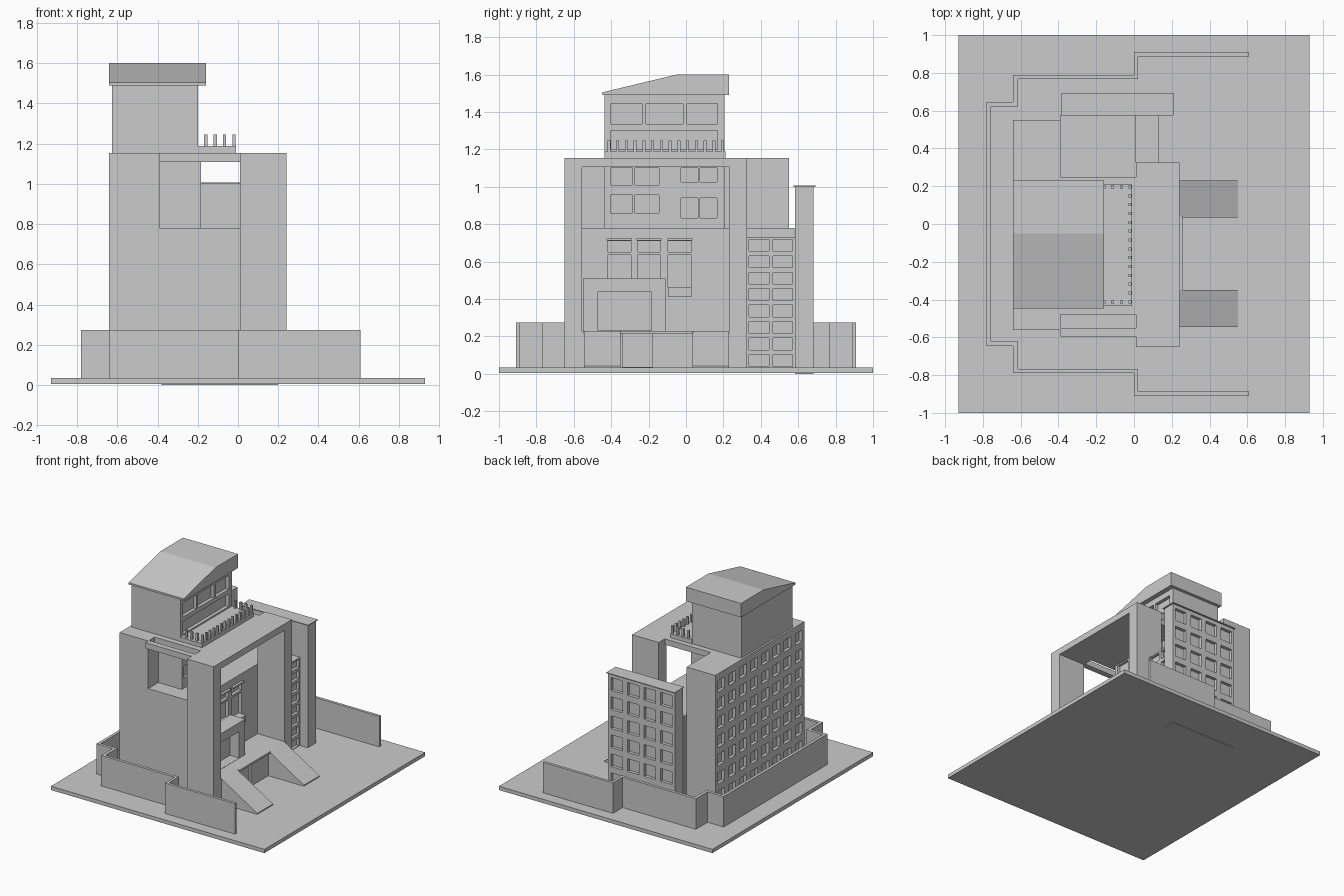
import bpy, bmesh
from mathutils import Vector

if "Cube" in bpy.data.objects:
    bpy.data.objects.remove(bpy.data.objects["Cube"])

G = 0.035  # top of ground plate


def add_box(bm, x0, x1, y0, y1, z0, z1):
    v = [bm.verts.new((x, y, z)) for z in (z0, z1)
         for x, y in ((x0, y0), (x1, y0), (x1, y1), (x0, y1))]
    for f in ((3, 2, 1, 0), (4, 5, 6, 7), (0, 1, 5, 4), (1, 2, 6, 5), (2, 3, 7, 6), (3, 0, 4, 7)):
        bm.faces.new([v[i] for i in f])


def finish(name, bm):
    bmesh.ops.recalc_face_normals(bm, faces=bm.faces)
    me = bpy.data.meshes.new(name)
    bm.to_mesh(me)
    bm.free()
    ob = bpy.data.objects.new(name, me)
    bpy.context.collection.objects.link(ob)
    return ob


def boxes(name, *items):
    bm = bmesh.new()
    for b in items:
        add_box(bm, *b)
    return finish(name, bm)


def prism(name, pts, direction):
    """Extrude a closed profile along a direction."""
    bm = bmesh.new()
    f = bm.faces.new([bm.verts.new(p) for p in pts])
    r = bmesh.ops.extrude_face_region(bm, geom=[f])
    moved = [v for v in r["geom"] if isinstance(v, bmesh.types.BMVert)]
    bmesh.ops.translate(bm, verts=moved, vec=Vector(direction))
    return finish(name, bm)


def cut(ob, items):
    """Carve window and door recesses out of a part."""
    cutter = boxes("recess_cutter", *items)
    cutter.hide_render = True
    m = ob.modifiers.new("recesses", "BOOLEAN")
    m.operation, m.solver, m.object = "DIFFERENCE", "EXACT", cutter
    bpy.context.view_layer.objects.active = ob
    bpy.ops.object.modifier_apply(modifier=m.name)
    bpy.data.objects.remove(cutter)


# Ground plate
boxes("ground_plate", (-.93, .93, -1, 1, .005, G))

# Stepped boundary wall
outer = [(.61, .91), (0, .91), (0, .79), (-.64, .79), (-.64, .645), (-.78, .645)]
inner = [(.61, .888), (.022, .888), (.022, .767), (-.615, .767), (-.615, .622), (-.757, .622)]
loop = outer + [(x, -y) for x, y in reversed(outer)]
loop += [(x, -y) for x, y in inner] + list(reversed(inner))
prism("boundary_wall", [(x, y, G) for x, y in loop], (0, 0, .24))

# Rear slab with a window grid on the back
rear = boxes("rear_slab", (-.64, -.39, -.56, .55, G, 1.155))
cut(rear, [(-.7, -.615, y - .042, y + .042, z - .045, z + .045)
           for y in [-.488 + .138 * i for i in range(8)]
           for z in [.185 + .145 * j for j in range(7)]])

# Main block with tall windows
main = boxes("main_block", (-.39, .01, -.56, .32, G, .78))
tall = []
for y, zb in ((-.42, .5), (-.26, .5), (-.095, .465)):
    tall += [(-.015, .1, y, y + .125, zb, .635), (-.015, .1, y, y + .125, .652, .71)]
cut(main, tall)
boxes("window_lintels", *[(.0, .03, y - .005, y + .13, .712, .724) for y in (-.42, -.26, -.095)])
boxes("window_sill_box", (.0, .05, -.095, .03, .41, .465))

# Portal frame in front of the main block
prism("portal_frame", [(.01, y, z) for y, z in (
    (-.65, G), (-.65, 1.155), (.325, 1.155), (.325, G),
    (.23, G), (.23, 1.105), (-.555, 1.105), (-.555, G))], (.232, 0, 0))
boxes("tie_beam", (-.39, .01, -.595, -.55, 1.11, 1.155))

# Terrace with lower door, and its two ramps
terrace = boxes("terrace", (.01, .24, -.555, .23, G, .23))
cut(terrace, [(.22, .3, -.34, -.18, G + .002, .215)])
boxes("terrace_lip", (.235, .257, -.35, .04, .215, .23))
for name, y in (("left_ramp", -.545), ("right_ramp", .035)):
    prism(name, [(.24, y, G), (.55, y, G), (.55, y, G + .008), (.24, y, .23)], (0, .195, 0))

# Entrance porch with recessed doorway
porch = boxes("entrance_porch", (.01, .14, -.55, -.11, .23, .51))
cut(porch, [(.06, .2, -.47, -.185, .232, .44)])

# Upper tower with balcony windows
tower = boxes("upper_tower_base", (-.39, -.185, -.435, .205, .78, 1.11))
panes = []
for y0, ym, y1, rows in ((-.405, -.28, -.145, ((1.01, 1.1), (.86, .955))),
                         (-.028, .07, .165, ((1.025, 1.1), (.832, .94)))):
    for z0, z1 in rows:
        panes += [(-.205, -.1, y0, ym - .006, z0, z1), (-.205, -.1, ym + .006, y1, z0, z1)]
cut(tower, panes)
boxes("roof_deck", (-.39, .01, -.48, .25, 1.11, 1.155))
top = boxes("penthouse", (-.625, -.198, -.435, .205, 1.155, 1.49))
cut(top, [(-.225, -.1, a, b, 1.335, 1.445) for a, b in ((-.4, -.235), (-.215, -.015), (.005, .168))]
    + [(-.225, -.1, -.4, .168, 1.2, 1.3)])

# Penthouse roof, sloping up then flat
prism("penthouse_roof", [(-.64, y, z) for y, z in (
    (-.447, 1.49), (-.447, 1.505), (-.05, 1.6), (.23, 1.6), (.23, 1.49))], (.48, 0, 0))

# Balcony slab and railing posts
boxes("balcony_slab", (-.2, -.01, -.435, .21, 1.155, 1.188))
spots = [(-.02, -.412 + .0468 * i) for i in range(14)]
spots += [(x, y) for x in (-.16, -.113, -.067) for y in (-.412, .196)]
boxes("railing_posts", *[(x - .008, x + .008, y - .008, y + .008, 1.185, 1.247) for x, y in spots])

# Side wing with small window grid
boxes("side_wing", (-.39, .01, .32, .58, G, .78))
stair = boxes("window_wing", (.01, .132, .325, .585, G, .73))
cut(stair, [(.11, .2, y, y + .105, z, z + .063)
            for y in (.338, .465) for z in [.04 + .088 * i for i in range(8)]])

# Tall end slab with windows on its outer side and a thin cap
end = boxes("end_slab", (-.38, .2, .583, .682, 0, 1.0))
cut(end, [(x - .05, x + .05, .657, .75, z - .05, z + .05)
          for x in [-.306 + .144 * i for i in range(4)]
          for z in [.17 + .15 * j for j in range(6)]])
boxes("end_slab_cap", (-.385, .21, .575, .693, 1.0, 1.006))
